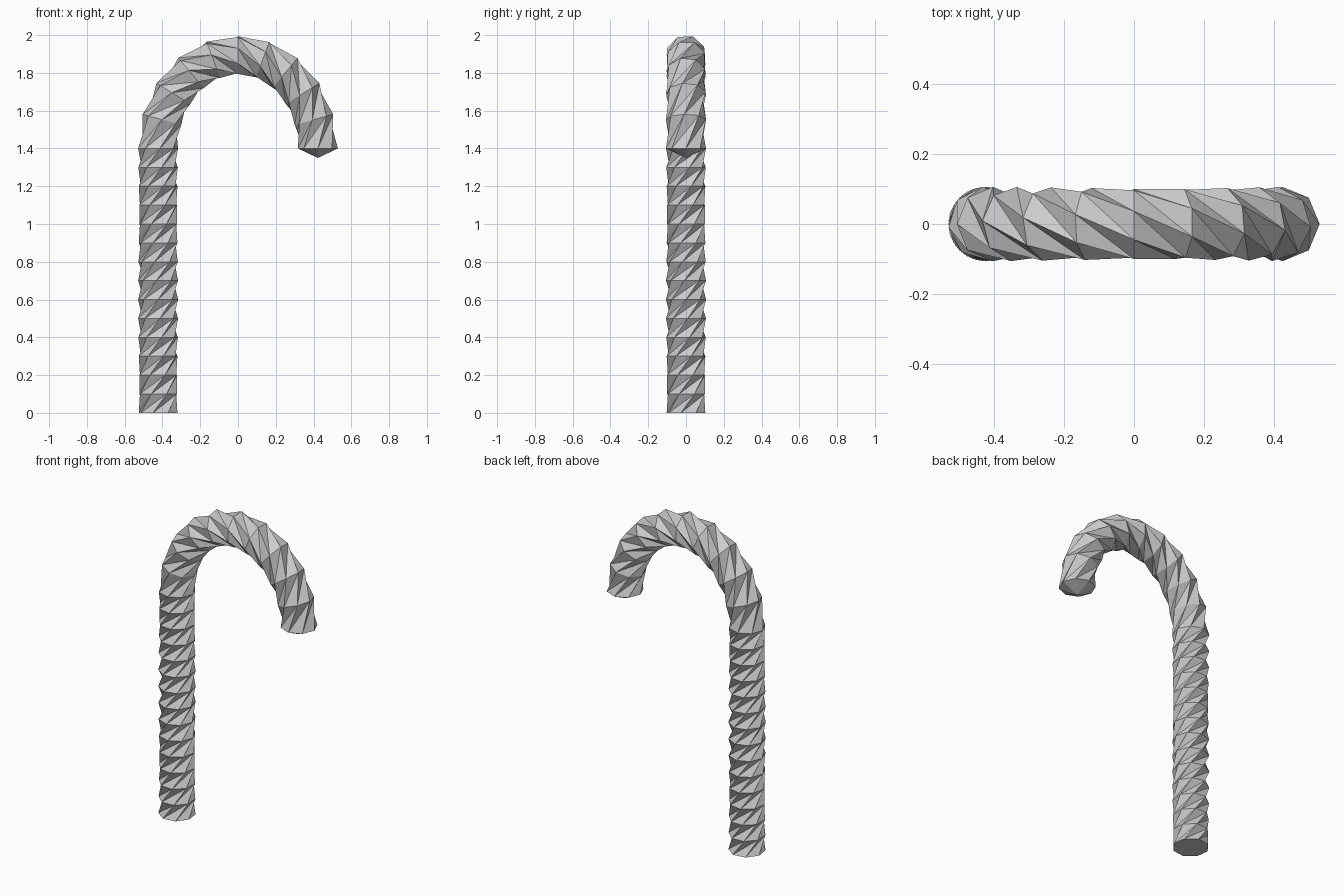
import bpy, bmesh, math
from mathutils import Vector

if "Cube" in bpy.data.objects:
    bpy.data.objects.remove(bpy.data.objects["Cube"])

SIDES = 8
RADIUS = 0.106
HALF_W, ARC_Z, ARC_H = 0.423, 1.4, 0.494
STEM_SEGS, ARC_SEGS = 14, 10
TWIST = math.radians(40)

# Centre line: straight stem, then a half ellipse hook; each entry is (point, tangent)
path = [(Vector((-HALF_W, 0, ARC_Z * i / STEM_SEGS)), Vector((0, 0, 1)))
        for i in range(STEM_SEGS)]
for i in range(ARC_SEGS + 1):
    t = math.pi * i / ARC_SEGS
    path.append((Vector((-HALF_W * math.cos(t), 0, ARC_Z + ARC_H * math.sin(t))),
                 Vector((HALF_W * math.sin(t), 0, ARC_H * math.cos(t))).normalized()))

bm = bmesh.new()
side = Vector((0, 1, 0))

# Twisted octagonal rings swept along the centre line
rings = []
for k, (p, tan) in enumerate(path):
    u = side.cross(tan)
    turn = TWIST * (k - len(path) + 1)
    ring = []
    for s in range(SIDES):
        a = turn + 2 * math.pi * s / SIDES
        ring.append(bm.verts.new(p + RADIUS * (u * math.cos(a) + side * math.sin(a))))
    rings.append(ring)

# Skin the rings so the spiral edges stand out as ridges
for lo, hi in zip(rings, rings[1:]):
    for s in range(SIDES):
        n = (s + 1) % SIDES
        bm.faces.new((lo[s], lo[n], hi[n]))
        bm.faces.new((lo[s], hi[n], hi[s]))

# Flat foot and low pointed cap at the hook end
bm.faces.new(list(reversed(rings[0])))
tip = bm.verts.new(path[-1][0] + path[-1][1] * 0.05)
for s in range(SIDES):
    bm.faces.new((rings[-1][s], rings[-1][(s + 1) % SIDES], tip))
bmesh.ops.recalc_face_normals(bm, faces=bm.faces[:])

mesh = bpy.data.meshes.new("twisted_cane")
bm.to_mesh(mesh)
bm.free()
cane = bpy.data.objects.new("twisted_cane", mesh)
bpy.context.collection.objects.link(cane)
